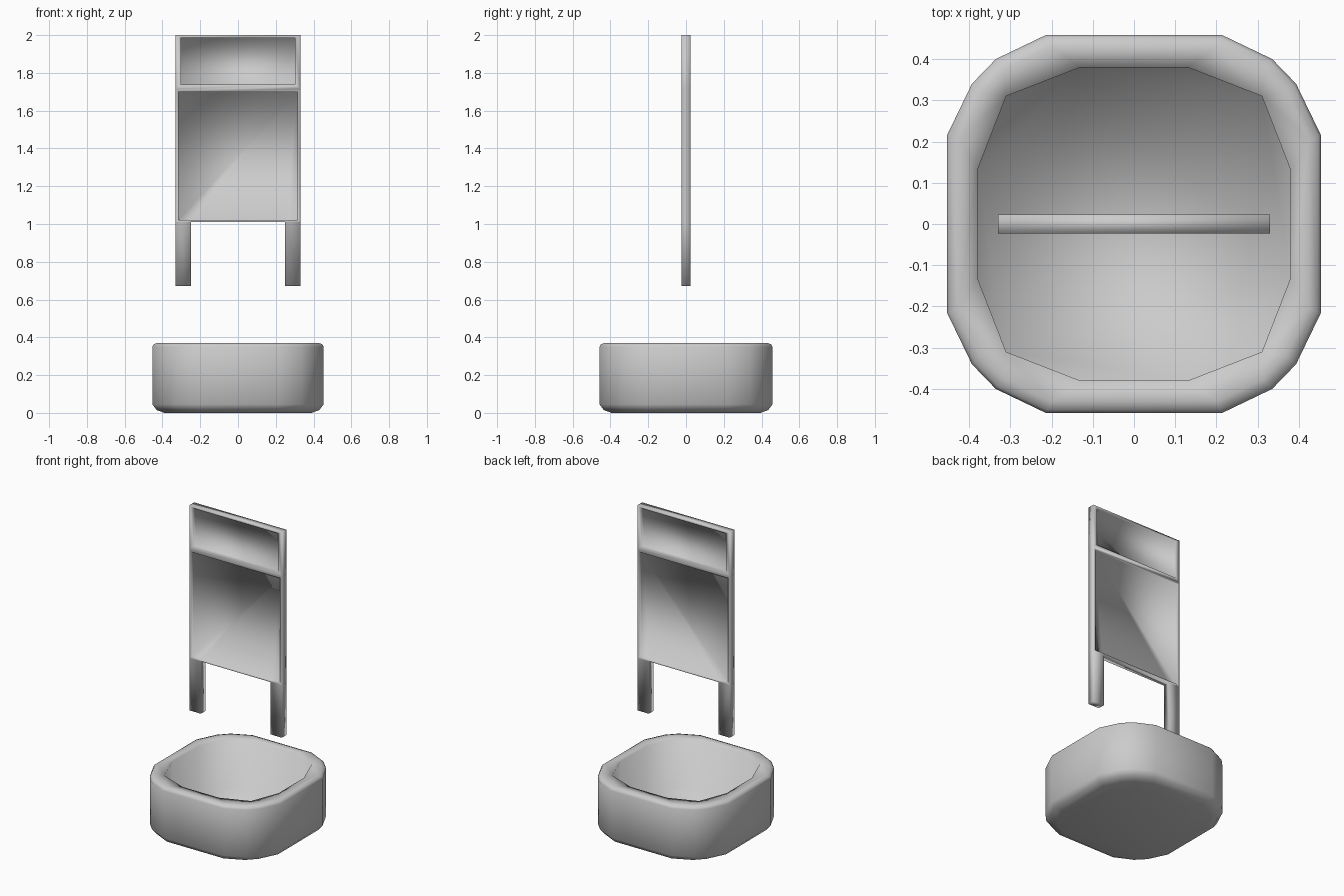
import bpy, bmesh

if "Cube" in bpy.data.objects:
    bpy.data.objects.remove(bpy.data.objects["Cube"])


def finish(bm, name):
    bmesh.ops.recalc_face_normals(bm, faces=bm.faces)
    mesh = bpy.data.meshes.new(name)
    bm.to_mesh(mesh)
    bm.free()
    for p in mesh.polygons:
        p.use_smooth = True
    ob = bpy.data.objects.new(name, mesh)
    bpy.context.collection.objects.link(ob)
    return ob


def outline(quarter):
    """Repeat a corner (points from +x towards +y) round all four quadrants."""
    pts = []
    for sx, sy, step in ((1, 1, 1), (-1, 1, -1), (-1, -1, 1), (1, -1, -1)):
        pts += [(x * sx, y * sy) for x, y in quarter[::step]]
    return pts


# Hollow rounded tub: outside rings from the bottom up, then over the rim and inside
outer = outline([(0.453, 0.216), (0.393, 0.34), (0.335, 0.40), (0.214, 0.458)])
inner = outline([(0.38, 0.13), (0.31, 0.31), (0.13, 0.38)])
bm = bmesh.new()


def ring(pts, scale, z):
    return [bm.verts.new((x * scale, y * scale, z)) for x, y in pts]


def bridge(a, b):
    edges = []
    for loop in (a, b):
        for i, v in enumerate(loop):
            pair = (v, loop[(i + 1) % len(loop)])
            edges.append(bm.edges.get(pair) or bm.edges.new(pair))
    bmesh.ops.bridge_loops(bm, edges=edges)


rings = [ring(outer, s, z) for s, z in
         ((0.86, 0.0), (0.95, 0.015), (1, 0.045), (1, 0.35), (0.985, 0.363), (0.94, 0.371))]
rings += [ring(inner, s, z) for s, z in ((1, 0.367), (1, 0.05))]
for a, b in zip(rings, rings[1:]):
    bridge(a, b)
bm.faces.new(rings[0])
bm.faces.new(rings[-1])
finish(bm, "tub")

# Sign board: header, main panel and two legs cut from one flat sheet
HALF, DEPTH = 0.023, 0.014
bm = bmesh.new()
rows = [[bm.verts.new((x, -HALF, z)) for x in xs] for z, xs in (
    (2.0, (-0.33, 0.33)), (1.715, (-0.33, 0.33)),
    (1.01, (-0.33, -0.25, 0.25, 0.33)), (0.672, (-0.33, -0.25, 0.25, 0.33)))]
header, mid, low, feet = rows
for loop in (header + mid[::-1], mid + low[::-1],
             low[:2] + feet[1::-1], low[2:] + feet[:1:-1]):
    bm.faces.new(loop)
front = list(bm.faces)
back = bmesh.ops.extrude_face_region(bm, geom=front, use_keep_orig=True)["geom"]
for v in back:
    if isinstance(v, bmesh.types.BMVert):
        v.co.y = HALF
bmesh.ops.recalc_face_normals(bm, faces=bm.faces)
bm.normal_update()

# Recessed panels on both sides
for f in [f for f in bm.faces if abs(f.normal.y) > 0.9]:
    side = 1 if f.normal.y > 0 else -1
    zc = (min(v.co.z for v in f.verts) + max(v.co.z for v in f.verts)) / 2
    if zc < 1.01:
        continue
    ix, z0, z1 = (0.302, 1.738, 1.986) if zc > 1.715 else (0.315, 1.022, 1.70)
    for sink in (0, DEPTH):
        bmesh.ops.inset_individual(bm, faces=[f], thickness=0.004)
        for v in f.verts:
            x = ix if abs(v.co.x) > 0.28 else 0.25
            v.co = (x if v.co.x > 0 else -x, side * (HALF - sink),
                    z1 if v.co.z > zc else z0)
finish(bm, "sign_board")
